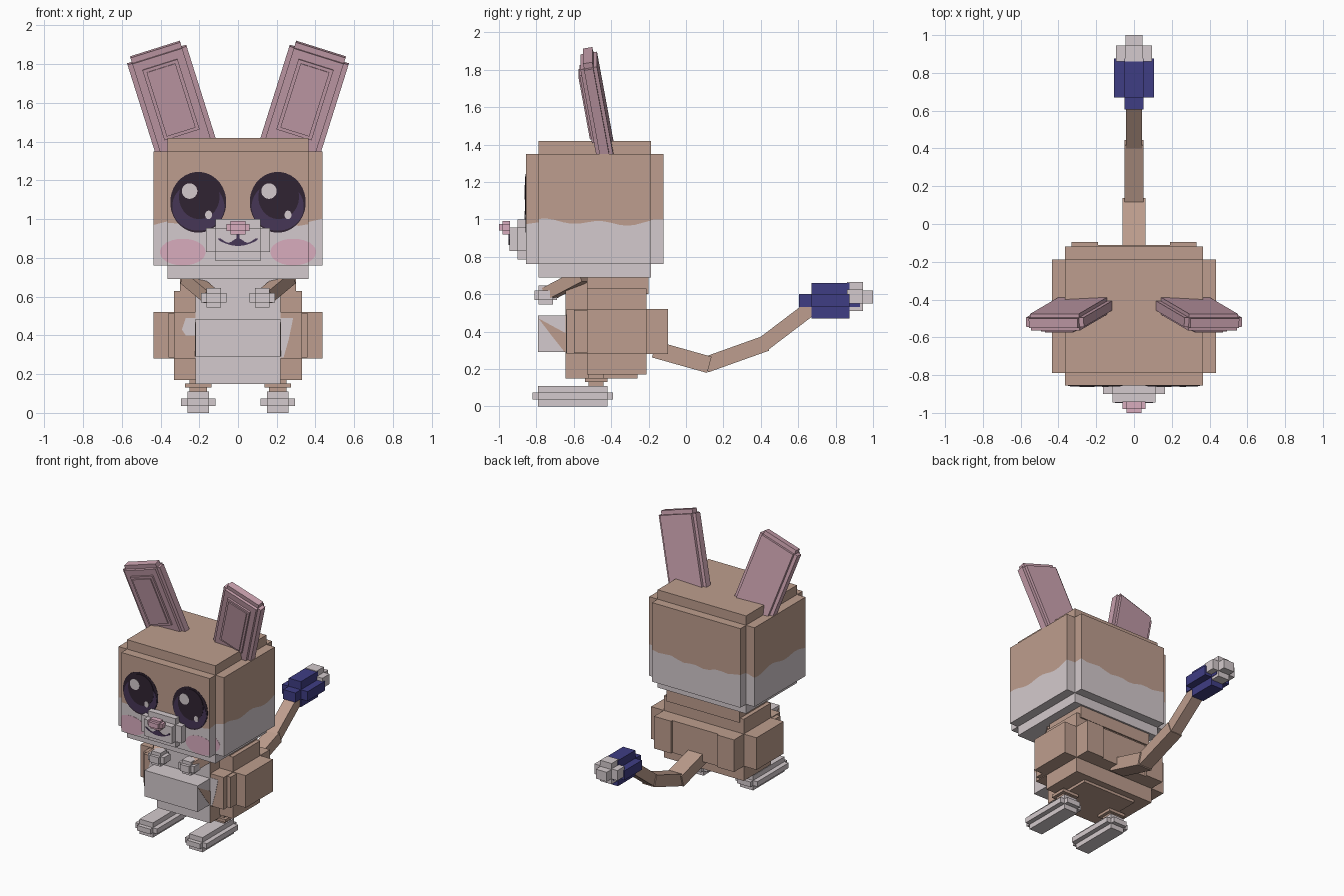
import bpy, bmesh, math
from mathutils import Matrix, Vector

cube = bpy.data.objects.get("Cube")
if cube:
    bpy.data.objects.remove(cube, do_unlink=True)


def material(name, r, g, b):
    lin = [((c / 255 + 0.055) / 1.055) ** 2.4 if c > 10 else c / 3294.6 for c in (r, g, b)]
    m = bpy.data.materials.new(name)
    m.use_nodes = True
    m.diffuse_color = (*lin, 1)
    bsdf = m.node_tree.nodes["Principled BSDF"]
    bsdf.inputs["Base Color"].default_value = (*lin, 1)
    bsdf.inputs["Roughness"].default_value = 0.9
    return m


TAN = material("tan fur", 190, 158, 142)
WHITE = material("pale fur", 212, 202, 205)
EAR = material("ear pink", 200, 160, 173)
PINK = material("blush pink", 216, 172, 190)
DARK = material("eye dark", 48, 36, 50)
PURPLE = material("eye purple", 70, 54, 86)
NAVY = material("navy", 63, 61, 132)


def finish(name, bm, mats):
    bmesh.ops.recalc_face_normals(bm, faces=bm.faces[:])
    me = bpy.data.meshes.new(name)
    bm.to_mesh(me)
    bm.free()
    for m in mats:
        me.materials.append(m)
    ob = bpy.data.objects.new(name, me)
    bpy.context.collection.objects.link(ob)
    return ob


def add_box(bm, x0, x1, y0, y1, z0, z1, matrix=Matrix()):
    size = Matrix.Diagonal((x1 - x0, y1 - y0, z1 - z0, 1))
    mid = Matrix.Translation(((x0 + x1) / 2, (y0 + y1) / 2, (z0 + z1) / 2))
    bmesh.ops.create_cube(bm, size=1, matrix=matrix @ mid @ size)


def boxes(name, mat, *bounds, matrix=Matrix()):
    bm = bmesh.new()
    for b in bounds:
        add_box(bm, *b, matrix)
    return finish(name, bm, [mat])


def stepped(x0, x1, y0, y1, z0, z1, dx, dy, dz):
    """Three crossing boxes that make a block with stepped edges."""
    return ((x0, x1, y0 + dy, y1 - dy, z0 + dz, z1 - dz),
            (x0 + dx, x1 - dx, y0, y1, z0 + dz, z1 - dz),
            (x0 + dx, x1 - dx, y0 + dy, y1 - dy, z0, z1))


def beam(name, mat, a, b, w, h):
    a, b = Vector(a), Vector(b)
    rot = (b - a).to_track_quat('Y', 'Z').to_matrix().to_4x4()
    return boxes(name, mat, (-w / 2, w / 2, 0, (b - a).length, -h / 2, h / 2),
                 matrix=Matrix.Translation(a) @ rot)


def plate(name, mat, pts, place, depth):
    """Thin plate: pts are 2D, place(u, v, d) maps to space."""
    bm = bmesh.new()
    back = [bm.verts.new(place(u, v, -0.002)) for u, v in pts]
    front = [bm.verts.new(place(u, v, depth)) for u, v in pts]
    bm.faces.new(back[::-1])
    bm.faces.new(front)
    for i in range(len(pts)):
        j = (i + 1) % len(pts)
        bm.faces.new((back[i], back[j], front[j], front[i]))
    return finish(name, bm, [mat])


def on_front(y):
    return lambda u, v, d: (u, y - d, v)


def ellipse(cx, cz, rx, rz, lo=-9, hi=9, n=32):
    return [(min(max(cx + rx * math.cos(t), lo), hi), cz + rz * math.sin(t))
            for t in (2 * math.pi * (i + 0.5) / n for i in range(n))]


# Head: stepped block, tan above a wavy line and pale below
def wave(x, y):
    return 0.985 + 0.012 * math.sin(21 * y + 9 * x + 1) + 0.008 * math.sin(33 * x - 8 * y)


def two_tone(bm, x0, x1, y0, y1, z0, z1, n=14):
    corners = [(x0, y0), (x1, y0), (x1, y1), (x0, y1)]
    ring = []
    for (ax, ay), (bx, by) in zip(corners, corners[1:] + corners[:1]):
        ring += [(ax + (bx - ax) * i / n, ay + (by - ay) * i / n) for i in range(n)]
    low = [bm.verts.new((x, y, z0)) for x, y in ring]
    mid = [bm.verts.new((x, y, wave(x, y))) for x, y in ring]
    top = [bm.verts.new((x, y, z1)) for x, y in ring]
    bm.faces.new(top)
    bm.faces.new(low[::-1]).material_index = 1
    for i in range(len(ring)):
        j = (i + 1) % len(ring)
        bm.faces.new((low[i], low[j], mid[j], mid[i])).material_index = 1
        bm.faces.new((mid[i], mid[j], top[j], top[i]))


bm = bmesh.new()
for b in stepped(-0.435, 0.435, -0.855, -0.12, 0.69, 1.42, 0.07, 0.067, 0.07):
    two_tone(bm, *b)
finish("head", bm, [TAN, WHITE])

# Snout, nose and mouth
boxes("snout", WHITE, (-0.165, 0.165, -0.90, -0.80, 0.83, 0.955),
      (-0.115, 0.115, -0.90, -0.80, 0.785, 1.0), (-0.115, 0.115, -0.945, -0.80, 0.83, 0.955))
boxes("nose", PINK, (-0.06, 0.06, -0.98, -0.94, 0.94, 0.975),
      (-0.04, 0.04, -0.98, -0.94, 0.92, 0.99), (-0.04, 0.04, -1.0, -0.94, 0.94, 0.975))
xs = [-0.1 + 0.0125 * i for i in range(17)]
smile = [(x, 0.862 + 3 * x * x) for x in xs]
smile += [(x, 0.89 + 0.012 * math.cos(62.83 * x)) for x in reversed(xs)]
plate("mouth", PURPLE, smile, on_front(-0.945), 0.003)
plate("mouth_stem", PURPLE, [(-0.009, 0.89), (0.009, 0.89), (0.009, 0.925), (-0.009, 0.925)],
      on_front(-0.945), 0.004)

for s, side in ((1, "left"), (-1, "right")):
    # Eyes as stacked thin discs, and cheek blush wrapping the head step
    x = 0.205 * s
    face = on_front(-0.855)
    plate(side + "_eye", DARK, ellipse(x, 1.087, 0.145, 0.157), face, 0.002)
    plate(side + "_iris", PURPLE, ellipse(x, 1.065, 0.135, 0.125), face, 0.004)
    plate(side + "_pupil", DARK, ellipse(x + 0.005, 1.115, 0.105, 0.115), face, 0.006)
    plate(side + "_eye_glint", WHITE, ellipse(x - 0.045, 1.145, 0.04, 0.04), face, 0.008)
    plate(side + "_eye_spark", WHITE, ellipse(x + 0.053, 1.022, 0.018, 0.022), face, 0.008)
    plate(side + "_blush", PINK, ellipse(0.285 * s, 0.83, 0.118, 0.069, -0.365, 0.365), face, 0.001)
    lo, hi = (0.365, 9) if s > 0 else (-9, -0.365)
    plate(side + "_blush_edge", PINK, ellipse(0.285 * s, 0.83, 0.118, 0.069, lo, hi),
          on_front(-0.788), 0.001)

    # Ears: tilted slabs with a longer core and raised inner panel
    m = (Matrix.Translation((0.265 * s, -0.43, 1.36))
         @ Matrix.Rotation(math.radians(17.5 * s), 4, 'Y') @ Matrix.Rotation(math.radians(10), 4, 'X'))
    boxes(side + "_ear", EAR, (-0.16, 0.16, -0.025, 0.025, -0.03, 0.52),
          (-0.135, 0.135, -0.045, 0.045, -0.03, 0.52), (-0.135, 0.135, -0.025, 0.025, -0.03, 0.55),
          (-0.095, 0.095, -0.058, 0, 0.09, 0.475), (-0.078, 0.078, -0.066, 0, 0.107, 0.458), matrix=m)

    # Arms and paws
    beam(side + "_arm", TAN, (0.26 * s, -0.55, 0.70), (0.14 * s, -0.74, 0.60), 0.07, 0.07)
    px = 0.125 * s
    boxes(side + "_paw", WHITE, *stepped(px - 0.065, px + 0.065, -0.81, -0.69, 0.545, 0.645,
                                         0.028, 0.022, 0.025))

    # Legs and feet
    fx = 0.205 * s
    boxes(side + "_leg", TAN, (fx - 0.045, fx + 0.045, -0.52, -0.44, 0.09, 0.2),
          (fx - 0.068, fx + 0.068, -0.54, -0.42, 0.13, 0.152))
    boxes(side + "_foot", WHITE, *stepped(fx - 0.09, fx + 0.09, -0.82, -0.39, 0, 0.11,
                                          0.035, 0.03, 0.036))

    # Painted patches beside the belly
    band = [(-0.788, 0.47), (-0.72, 0.38), (-0.65, 0.292), (-0.54, 0.292), (-0.54, 0.35), (-0.66, 0.40)]
    plate(side + "_belly_band", TAN, band, lambda u, v, d, s=s: (s * (0.22 + d), u, v), 0.002)
patch = [(0.2, 0.285), (0.235, 0.285), (0.262, 0.38), (0.285, 0.49), (0.2, 0.49)]
plate("left_chest_patch", WHITE, patch, on_front(-0.64), 0.002)
patch = [(-0.2, 0.40), (-0.27, 0.40), (-0.29, 0.43), (-0.27, 0.49), (-0.2, 0.49)]
plate("right_chest_patch", WHITE, patch, on_front(-0.64), 0.002)

# Body: stepped block, neck, torso with pale front, and belly
boxes("body", TAN, (-0.435, 0.435, -0.53, -0.21, 0.28, 0.52),
      (-0.33, 0.33, -0.53, -0.21, 0.17, 0.63), (-0.33, 0.33, -0.64, -0.11, 0.28, 0.52),
      (-0.36, 0.36, -0.60, -0.25, 0.285, 0.515))
boxes("neck", TAN, (-0.30, 0.30, -0.53, -0.20, 0.60, 0.695))
for s, side in ((1, "left"), (-1, "right")):
    a, b = sorted((0.19 * s, 0.33 * s))
    boxes(side + "_hip", TAN, (a, b, -0.2, -0.095, 0.28, 0.52))
torso = boxes("torso", TAN, (-0.22, 0.22, -0.643, -0.26, 0.15, 0.695))
torso.data.materials.append(WHITE)
for p in torso.data.polygons:
    if p.normal.y < -0.5:
        p.material_index = 1
boxes("belly", WHITE, (-0.22, 0.22, -0.79, -0.55, 0.29, 0.485))

# Tail in three bent segments with a two-colour tip
beam("tail_base", TAN, (0, -0.17, 0.305), (0, 0.125, 0.222), 0.12, 0.09)
beam("tail_middle", TAN, (0, 0.105, 0.222), (0, 0.43, 0.338), 0.10, 0.085)
beam("tail_end", TAN, (0, 0.41, 0.33), (0, 0.70, 0.55), 0.086, 0.08)
boxes("tail_cuff", NAVY, (-0.05, 0.05, 0.605, 0.93, 0.53, 0.60),
      (-0.105, 0.105, 0.67, 0.875, 0.53, 0.60), (-0.05, 0.05, 0.67, 0.875, 0.47, 0.66))
boxes("tail_tip", WHITE, (-0.095, 0.095, 0.86, 0.945, 0.55, 0.625),
      (-0.047, 0.047, 0.86, 0.945, 0.51, 0.665), (-0.045, 0.045, 0.86, 1.0, 0.55, 0.62))
